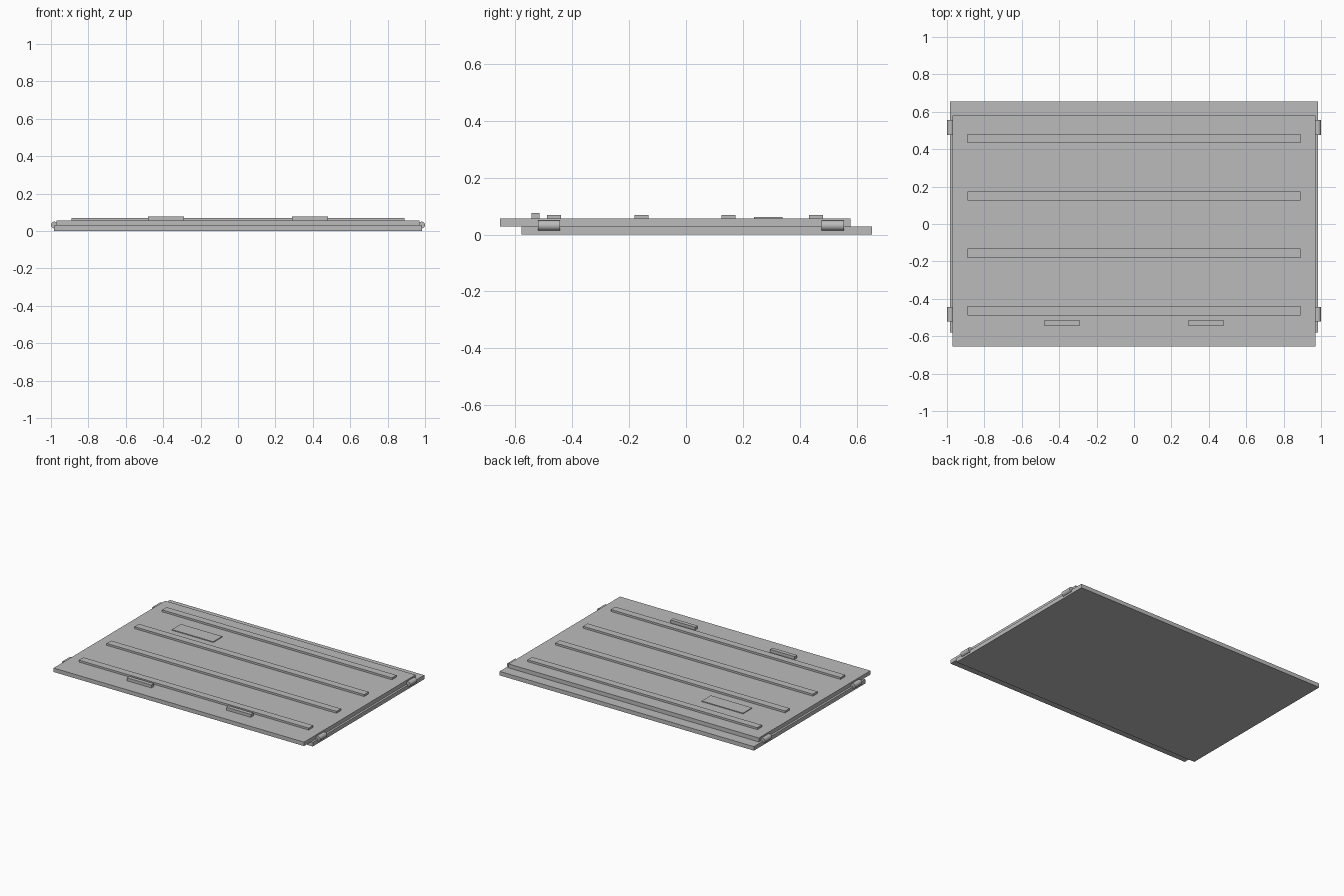
import bpy
import math

if "Cube" in bpy.data.objects:
    bpy.data.objects.remove(bpy.data.objects["Cube"])

grey = bpy.data.materials.new("plain grey")
grey.diffuse_color = (0.5, 0.5, 0.5, 1)
grey.use_nodes = True
grey.node_tree.nodes["Principled BSDF"].inputs["Base Color"].default_value = grey.diffuse_color


def box(name, x0, x1, y0, y1, z0, z1):
    bpy.ops.mesh.primitive_cube_add(
        size=1, location=((x0 + x1) / 2, (y0 + y1) / 2, (z0 + z1) / 2))
    ob = bpy.context.object
    ob.name = name
    ob.scale = (x1 - x0, y1 - y0, z1 - z0)
    bpy.ops.object.transform_apply(location=False, rotation=False, scale=True)
    ob.data.materials.append(grey)
    return ob


def barrel(name, x, y, z, radius, length):
    bpy.ops.mesh.primitive_cylinder_add(
        vertices=32, radius=radius, depth=length, location=(x, y, z),
        rotation=(math.pi / 2, 0, 0))
    ob = bpy.context.object
    ob.name = name
    ob.data.materials.append(grey)
    bpy.ops.object.shade_smooth_by_angle(angle=math.radians(40))


# Two overlapping panels, offset front to back
box("lower_panel", -0.985, 0.985, -0.579, 0.655, 0, 0.028)
box("upper_panel", -0.97, 0.97, -0.655, 0.579, 0.028, 0.0555)

# Raised ribs across the upper panel
for i, y in enumerate((-0.464, -0.157, 0.15, 0.457)):
    box(f"rib_{i + 1}", -0.89, 0.89, y - 0.025, y + 0.025, 0.05, 0.069)

# Pair of pull handles near the front edge
for side, x in (("left", -0.385), ("right", 0.385)):
    box(f"handle_{side}", x - 0.095, x + 0.095, -0.544, -0.516, 0.05, 0.076)

# Thin blank plate
box("blank_plate", -0.68, -0.36, 0.24, 0.34, 0.053, 0.061)

# Rollers on the side edges
for side, sx in (("left", -1), ("right", 1)):
    for end, y in (("front", -0.482), ("back", 0.516)):
        barrel(f"roller_{side}_{end}", sx * 0.982, y, 0.0315, 0.018, 0.078)
